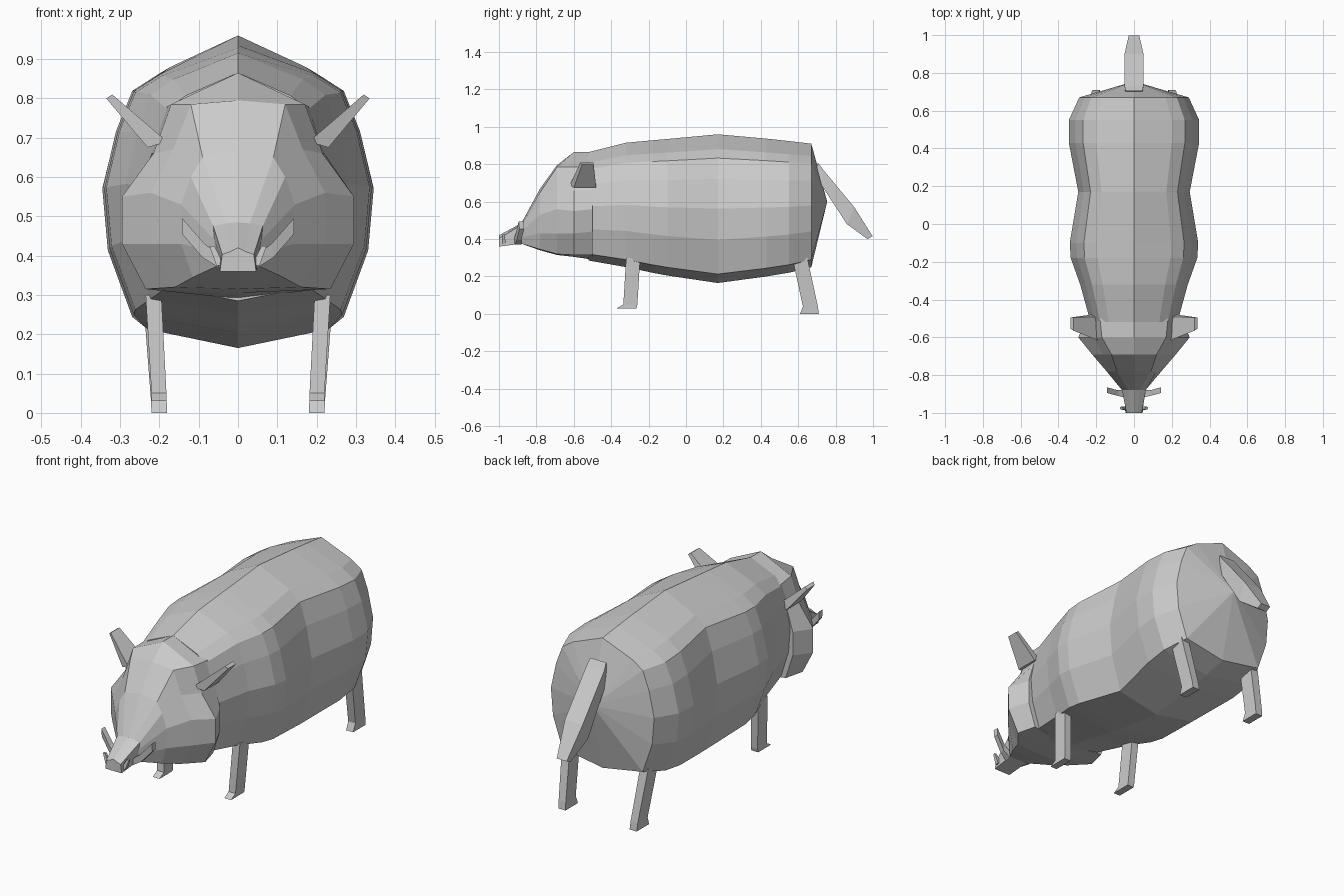
import bpy, bmesh
from mathutils import Vector


def loft(name, rings, mirror=False, tip=None):
    """Skin closed rings of equal length; optional fan to a tip point at the end."""
    bm = bmesh.new()
    vr = [[bm.verts.new(p) for p in r] for r in rings]
    n = len(vr[0])
    for a, b in zip(vr, vr[1:]):
        for i in range(n):
            j = (i + 1) % n
            bm.faces.new((a[i], a[j], b[j], b[i]))
    bm.faces.new(vr[0])
    if tip:
        t = bm.verts.new(tip)
        for i in range(n):
            bm.faces.new((vr[-1][i], vr[-1][(i + 1) % n], t))
    else:
        bm.faces.new(vr[-1])
    bmesh.ops.recalc_face_normals(bm, faces=bm.faces)
    me = bpy.data.meshes.new(name)
    bm.to_mesh(me)
    bm.free()
    ob = bpy.data.objects.new(name, me)
    bpy.context.collection.objects.link(ob)
    if mirror:
        ob.modifiers.new("mirror", 'MIRROR').use_axis[0] = True
    return ob


def sym_ring(y, half):
    """Full ring in the xz plane from a right half running top to bottom."""
    full = half + [(-x, z) for x, z in half[-2:0:-1]]
    return [(x, y, z) for x, z in full]


def flat_ring(z, x0, x1, y0, y1):
    return [(x0, y0, z), (x1, y0, z), (x1, y1, z), (x0, y1, z)]


# Body: one cross-section scaled along the spine (y, half width, bottom, top)
section = [(0, 1), (.58, .9), (.78, .84), (.9, .7), (1, .5), (.96, .29), (.78, .06), (0, 0)]
spine = [(-.52, .23, .285, .865), (-.32, .285, .25, .915), (-.18, .335, .22, .928),
         (-.1, .34, .205, .935), (.17, .295, .165, .96), (.43, .345, .2, .937),
         (.55, .345, .22, .924), (.67, .29, .25, .91)]
loft("body", [sym_ring(y, [(fx * w, lo + fz * (hi - lo)) for fx, fz in section])
              for y, w, lo, hi in spine], tip=(0, .755, .6))

# Head with cheeks tapering to a flat snout
head = {
    -.50: [(0, .865), (.18, .78), (.22, .66), (.25, .56), (.25, .44), (.21, .315), (0, .29)],
    -.60: [(0, .865), (.17, .785), (.215, .66), (.295, .55), (.295, .43), (.235, .315), (0, .305)],
    -.69: [(0, .795), (.12, .785), (.165, .67), (.222, .56), (.222, .43), (.16, .32), (0, .315)],
    -.78: [(0, .67), (.09, .65), (.12, .6), (.145, .53), (.145, .43), (.115, .345), (0, .34)],
    -.88: [(0, .485), (.03, .482), (.063, .475), (.06, .44), (.056, .41), (.05, .375), (0, .375)],
    -1.0: [(0, .42), (.02, .41), (.04, .403), (.042, .39), (.044, .375), (.046, .36), (0, .36)],
}
loft("head", [sym_ring(y, half) for y, half in head.items()])

# Ears: tapered slabs leaning outward
loft("ear", [
    [(.18, -.62, .69), (.23, -.60, .675), (.23, -.48, .675), (.18, -.49, .69)],
    [(.32, -.565, .81), (.335, -.555, .80), (.335, -.495, .80), (.32, -.495, .81)],
], mirror=True)

# Tusks, large pair and small pair
loft("tusk", [
    [(.045, -.92, .40), (.05, -.915, .37), (.05, -.88, .37), (.045, -.88, .40)],
    [(.085, -.91, .43), (.09, -.905, .395), (.09, -.88, .395), (.085, -.88, .43)],
    [(.142, -.895, .495), (.142, -.89, .455), (.142, -.865, .455), (.142, -.865, .495)],
], mirror=True)
loft("small_tusk", [
    flat_ring(.375, .035, .055, -.985, -.965),
    flat_ring(.425, .06, .073, -.98, -.968),
], mirror=True)

# Front legs with a forward toe
loft("front_leg", [
    flat_ring(.30, .195, .235, -.32, -.245),
    flat_ring(.05, .182, .22, -.335, -.26),
    flat_ring(.03, .182, .22, -.37, -.265),
], mirror=True)

# Hind legs slanting backward
loft("hind_leg", [
    flat_ring(.34, .20, .245, .56, .64),
    flat_ring(.04, .182, .222, .625, .705),
    flat_ring(0, .18, .22, .61, .71),
], mirror=True)

# Tail: (width, upper y, upper z, lower y, lower z)
tail = [(.045, .705, .81, .69, .72), (.05, .73, .775, .73, .68),
        (.05, .90, .57, .86, .48), (.028, .998, .415, .97, .40)]
loft("tail", [[(-w, y1, z1), (w, y1, z1), (w, y0, z0), (-w, y0, z0)]
              for w, y1, z1, y0, z0 in tail])
